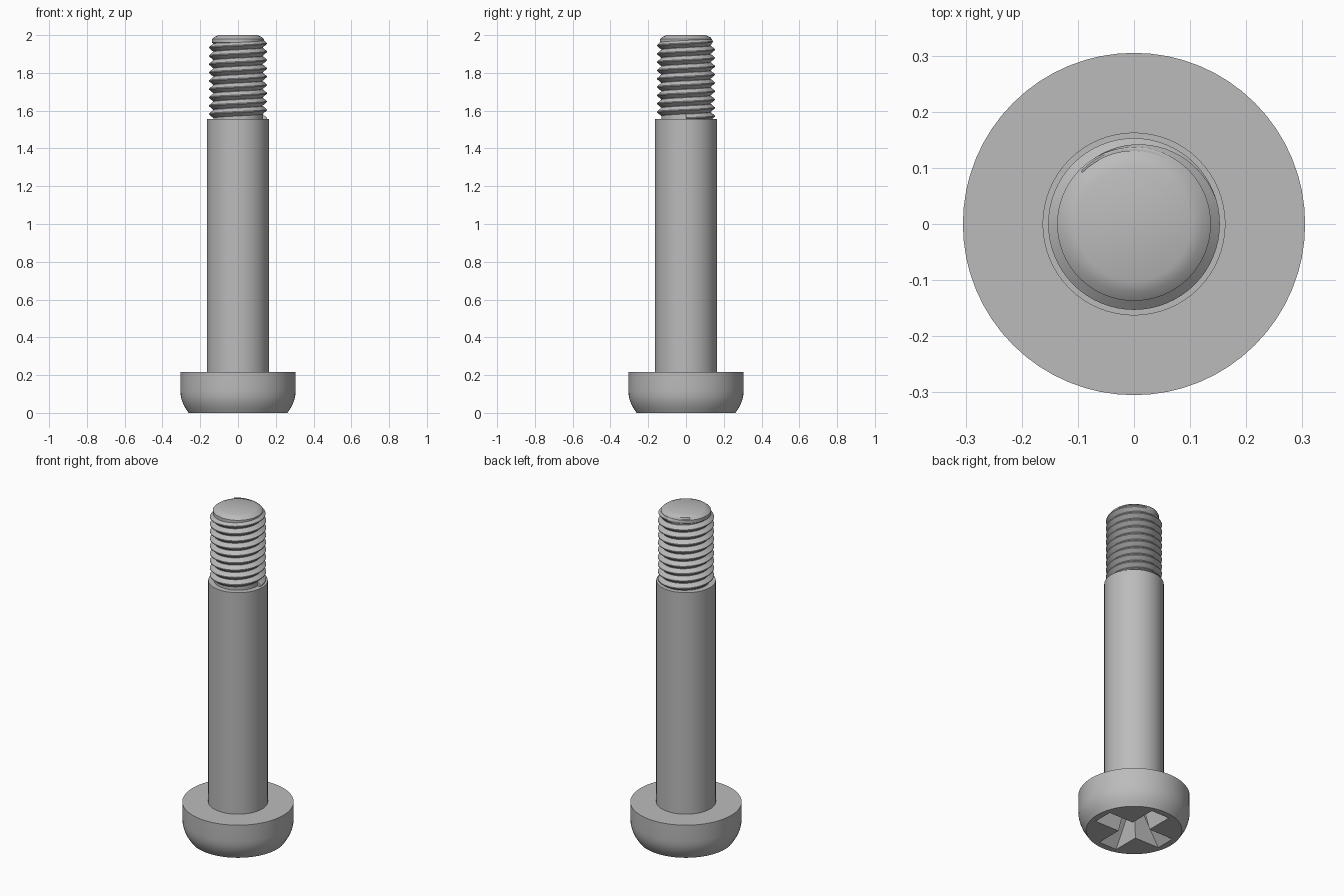
import bpy, bmesh
from math import sin, cos, pi, radians

cube = bpy.data.objects.get("Cube")
if cube:
    bpy.data.objects.remove(cube, do_unlink=True)

steel = bpy.data.materials.new("grey_steel")
steel.use_nodes = True
colour = (0.5, 0.5, 0.5, 1)
steel.diffuse_color = colour
steel.node_tree.nodes["Principled BSDF"].inputs["Base Color"].default_value = colour

SEGMENTS = 64


def finish(name, bm, smooth=True):
    """Turn a bmesh into a named object with the steel material."""
    bmesh.ops.recalc_face_normals(bm, faces=bm.faces)
    mesh = bpy.data.meshes.new(name)
    bm.to_mesh(mesh)
    bm.free()
    mesh.materials.append(steel)
    obj = bpy.data.objects.new(name, mesh)
    bpy.context.collection.objects.link(obj)
    bpy.ops.object.select_all(action="DESELECT")
    bpy.context.view_layer.objects.active = obj
    obj.select_set(True)
    if smooth:
        bpy.ops.object.shade_smooth_by_angle(angle=radians(30))
    return obj


def bridge(bm, a, b):
    for i in range(len(a)):
        j = (i + 1) % len(a)
        bm.faces.new((a[i], a[j], b[j], b[i]))


def lathe(name, profile, smooth=True):
    """Closed turned part from (radius, height) pairs."""
    bm = bmesh.new()
    rings = []
    for r, z in profile:
        angles = [2 * pi * i / SEGMENTS for i in range(SEGMENTS)]
        rings.append([bm.verts.new((r * cos(a), r * sin(a), z)) for a in angles])
    for a, b in zip(rings, rings[1:]):
        bridge(bm, a, b)
    bm.faces.new(rings[0])
    bm.faces.new(rings[-1])
    return finish(name, bm, smooth)


# Head with a rounded lower rim
head = lathe("head", [(0.262, 0), (0.275, 0.02), (0.287, 0.04), (0.297, 0.065),
                      (0.303, 0.09), (0.305, 0.12), (0.305, 0.217)], smooth=False)

# Tapered cross recess cut into the underside of the head
bm = bmesh.new()
levels = []
for length, width, z in ((0.232, 0.062, -0.01), (0.10, 0.036, 0.15)):
    ring = []
    for k in range(4):
        c, s = cos(k * pi / 2), sin(k * pi / 2)
        for x, y in ((length, -width), (length, width), (width, width)):
            ring.append(bm.verts.new((x * c - y * s, x * s + y * c, z)))
    levels.append(ring)
bridge(bm, *levels)
for ring in levels:
    bm.faces.new(ring)
cutter = finish("recess_cutter", bm, smooth=False)
cutter.hide_render = True

bpy.context.view_layer.objects.active = head
cut = head.modifiers.new("cross_recess", "BOOLEAN")
cut.operation = "DIFFERENCE"
cut.solver = "EXACT"
cut.object = cutter
bpy.ops.object.modifier_apply(modifier=cut.name)
bpy.data.objects.remove(cutter, do_unlink=True)
head.select_set(True)
bpy.ops.object.shade_smooth_by_angle(angle=radians(30))

# Plain shank
lathe("shank", [(0.163, 0.21), (0.163, 1.555)])

# Threaded core with a chamfered tip
lathe("thread_core", [(0.131, 1.55), (0.131, 1.955), (0.137, 1.96),
                      (0.137, 1.98), (0.122, 1.992), (0.102, 2.0)])

# Helical thread ridge, fading out near the tip
PITCH, ROOT, CREST, COLLAR = 0.044, 0.130, 0.153, 0.135
START, TURNS, FADE = 1.56, 9.375, 0.33
bm = bmesh.new()
steps = int(TURNS * SEGMENTS)
previous = None
for i in range(steps + 1):
    turn = i / SEGMENTS
    fade = min(1, (TURNS - turn) / FADE)
    crest = COLLAR + (CREST - COLLAR) * fade
    a, z = 2 * pi * turn, START + PITCH * turn
    section = [bm.verts.new((r * cos(a), r * sin(a), z + dz * PITCH))
               for r, dz in ((ROOT, -0.5), (crest, -0.06), (crest, 0.06), (ROOT, 0.5))]
    if previous:
        bridge(bm, previous, section)
    else:
        bm.faces.new(section)
    previous = section
bm.faces.new(previous)
finish("thread", bm)
